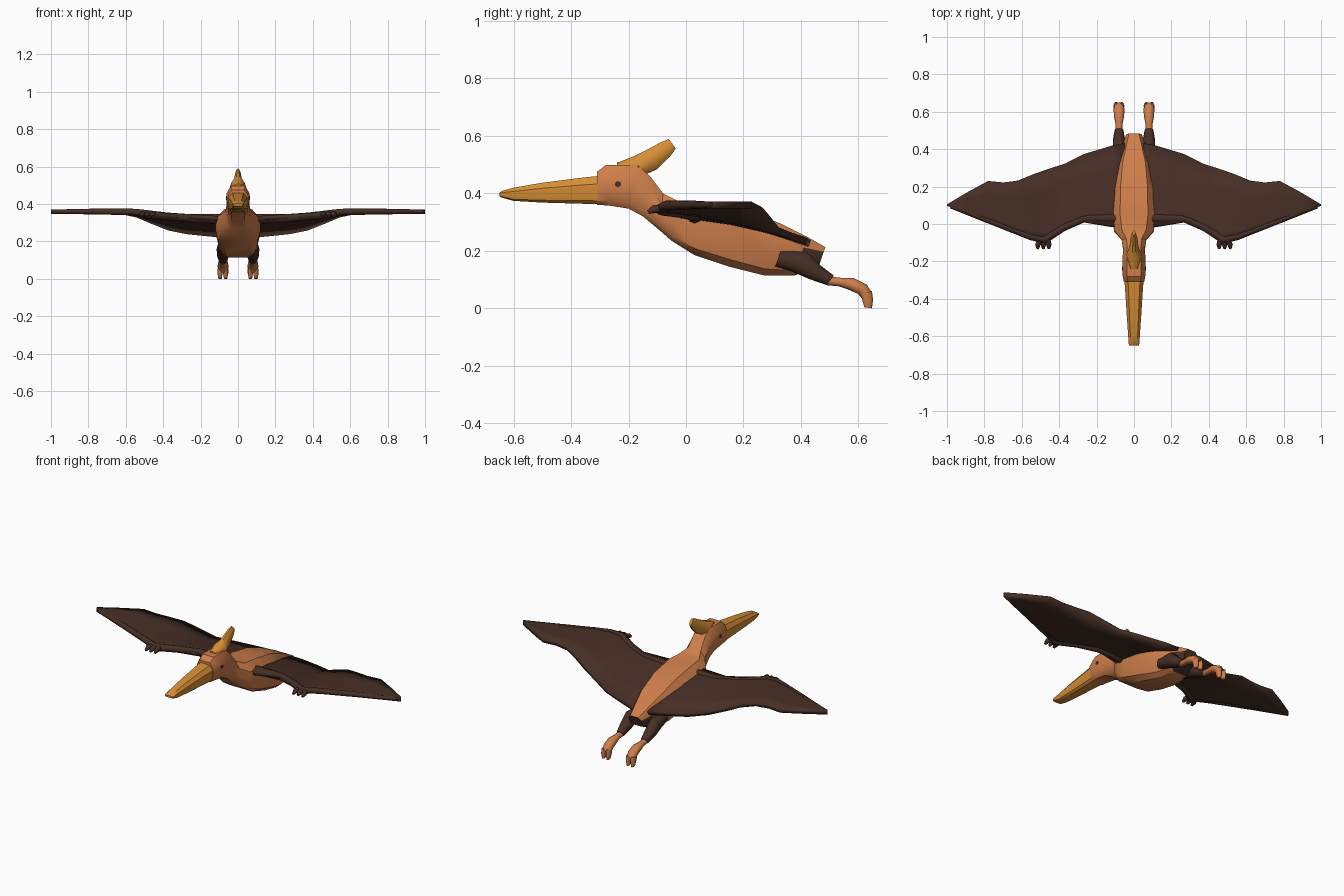
import bpy, bmesh, math
from mathutils import Vector

if "Cube" in bpy.data.objects:
    bpy.data.objects.remove(bpy.data.objects["Cube"])


def material(name, rgb):
    m = bpy.data.materials.new(name)
    m.diffuse_color = (*rgb, 1)
    m.use_nodes = True
    m.node_tree.nodes["Principled BSDF"].inputs["Base Color"].default_value = m.diffuse_color
    return m


ORANGE = material("orange skin", (0.62, 0.21, 0.07))
DARK = material("dark brown", (0.062, 0.028, 0.019))
AMBER = material("amber horn", (0.68, 0.27, 0.035))

BOXY = [(-.62, 1), (.62, 1), (1, .72), (1, .4), (.88, .12), (.6, 0),
        (-.6, 0), (-.88, .12), (-1, .4), (-1, .72)]
ROUND = [(math.cos(i * math.pi / 5), .5 + .5 * math.sin(i * math.pi / 5)) for i in range(10)]


def finish(name, bm, mat, mirror=False, angle=35):
    bmesh.ops.recalc_face_normals(bm, faces=bm.faces)
    me = bpy.data.meshes.new(name)
    bm.to_mesh(me)
    bm.free()
    ob = bpy.data.objects.new(name, me)
    bpy.context.collection.objects.link(ob)
    me.materials.append(mat)
    if mirror:
        ob.modifiers.new("mirror", 'MIRROR')
    bpy.ops.object.select_all(action='DESELECT')
    bpy.context.view_layer.objects.active = ob
    ob.select_set(True)
    bpy.ops.object.shade_smooth_by_angle(angle=math.radians(angle))
    return ob


def skin(bm, rings):
    rings = [[bm.verts.new(p) for p in r] for r in rings]
    n = len(rings[0])
    for a, b in zip(rings, rings[1:]):
        for i in range(n):
            bm.faces.new((a[i], a[(i + 1) % n], b[(i + 1) % n], b[i]))
    bm.faces.new(rings[0])
    bm.faces.new(rings[-1])


def loft(name, sections, mat, profile=ROUND, cx=0, mirror=False, angle=35):
    """Each section: top y, top z, bottom y, bottom z, half width."""
    bm = bmesh.new()
    skin(bm, [[(cx + fx * w, yb + (yt - yb) * f, zb + (zt - zb) * f) for fx, f in profile]
              for yt, zt, yb, zb, w in sections])
    return finish(name, bm, mat, mirror, angle)


def tube(name, points, mat):
    """Mirrored round tube through (x, y, z, radius) points."""
    bm = bmesh.new()
    pts = [Vector(p[:3]) for p in points]
    rings = []
    for i, p in enumerate(points):
        d = pts[min(i + 1, len(pts) - 1)] - pts[max(i - 1, 0)]
        q = d.to_track_quat('Z', 'Y')
        rings.append([pts[i] + q @ Vector((math.cos(a) * p[3], math.sin(a) * p[3], 0))
                      for a in (k * math.pi / 4 for k in range(8))])
    skin(bm, rings)
    return finish(name, bm, mat, True, 50)


# Head, neck and torso in one tapering boxy form
body = loft("head_and_body", [
    (-.31, .475, -.31, .36, .054), (-.28, .498, -.27, .358, .061), (-.17, .50, -.20, .347, .061),
    (-.125, .46, -.15, .32, .058), (-.08, .40, -.09, .27, .066), (-.03, .375, -.05, .235, .105),
    (.05, .372, .03, .185, .12), (.2, .345, .15, .145, .116), (.33, .295, .27, .115, .098),
    (.42, .25, .38, .115, .066), (.485, .213, .465, .155, .042)], ORANGE, BOXY)
body.data.materials.append(DARK)
for p in body.data.polygons:  # dark underside of the tail
    if p.center.y > .4 and (p.normal.z < .1 or p.normal.y > .8):
        p.material_index = 1

# Beak and crest
loft("beak", [
    (-.29, .462, -.29, .362, .052), (-.36, .455, -.36, .364, .047), (-.5, .437, -.5, .368, .038),
    (-.6, .420, -.6, .374, .031), (-.64, .409, -.64, .385, .029), (-.65, .402, -.65, .39, .025)], AMBER, BOXY)
loft("crest", [
    (-.24, .507, -.24, .485, .02), (-.18, .532, -.15, .46, .042), (-.14, .552, -.10, .482, .024),
    (-.085, .581, -.055, .527, .017), (-.06, .59, -.035, .555, .009)], AMBER)

# Eyes: thin discs on the sides of the head
bm = bmesh.new()
skin(bm, [[(x, -.237 + .011 * math.cos(a), .432 + .011 * math.sin(a))
           for a in (k * math.pi / 4 for k in range(8))] for x in (.057, .063)])
finish("eyes", bm, DARK, True)

# Wing membranes: x, leading y and z, trailing y and z
stations = [
    (.05, -.02, .325, .43, .225), (.12, -.015, .325, .415, .235), (.27, .01, .335, .37, .25),
    (.37, -.035, .34, .32, .27), (.47, -.10, .345, .29, .31), (.54, -.085, .355, .265, .34),
    (.62, -.055, .36, .232, .357), (.70, -.02, .36, .222, .36), (.78, .01, .36, .23, .36),
    (.9, .058, .36, .165, .36), (1, .097, .36, .105, .36)]
bm = bmesh.new()
grid = []
for x, yl, zl, yt, zt in stations:
    bulge = .018 * max(0, 1 - x / .6)
    grid.append([bm.verts.new((x, yl + (yt - yl) * t, zl + (zt - zl) * t + bulge * math.sin(math.pi * t)))
                 for t in (0, .15, .4, .7, 1)])
for a, b in zip(grid, grid[1:]):
    for j in range(4):
        bm.faces.new((a[j], b[j], b[j + 1], a[j + 1]))
wing = finish("wing_membranes", bm, DARK)
sol = wing.modifiers.new("thickness", 'SOLIDIFY')
sol.thickness, sol.offset = .024, 0
wing.modifiers.new("mirror", 'MIRROR')

# Arm bones, long wing fingers and small clawed fingers
tube("arms", [(.08, .03, .32, .026), (.27, .03, .325, .022), (.38, -.02, .335, .02),
              (.48, -.085, .345, .022), (.55, -.07, .358, .017), (.75, .008, .36, .016),
              (.98, .094, .36, .011)], DARK)
for k, x in enumerate((.455, .485, .515)):
    tube("claw_%d" % (k + 1), [(.48 + (x - .485) * .6, -.08, .348, .014), (x, -.112, .345, .014),
                               (x, -.132, .335, .007)], DARK)

# Hind legs
loft("thighs", [(.33, .20, .31, .145, .028), (.42, .20, .37, .125, .034), (.47, .15, .43, .10, .033),
                (.515, .115, .49, .08, .023)], DARK, ROUND, .08, True, 50)
loft("shins_and_feet", [
    (.495, .112, .485, .08, .018), (.54, .107, .53, .076, .019), (.585, .106, .565, .064, .027),
    (.63, .083, .598, .05, .029), (.65, .052, .61, .035, .026)], ORANGE, ROUND, .08, True, 50)
for side, x in (("inner", .066), ("outer", .096)):
    loft(side + "_toes", [(.648, .06, .605, .05, .014), (.652, .03, .612, .03, .014),
                          (.648, 0, .62, .004, .009)], ORANGE, ROUND, x, True, 50)
